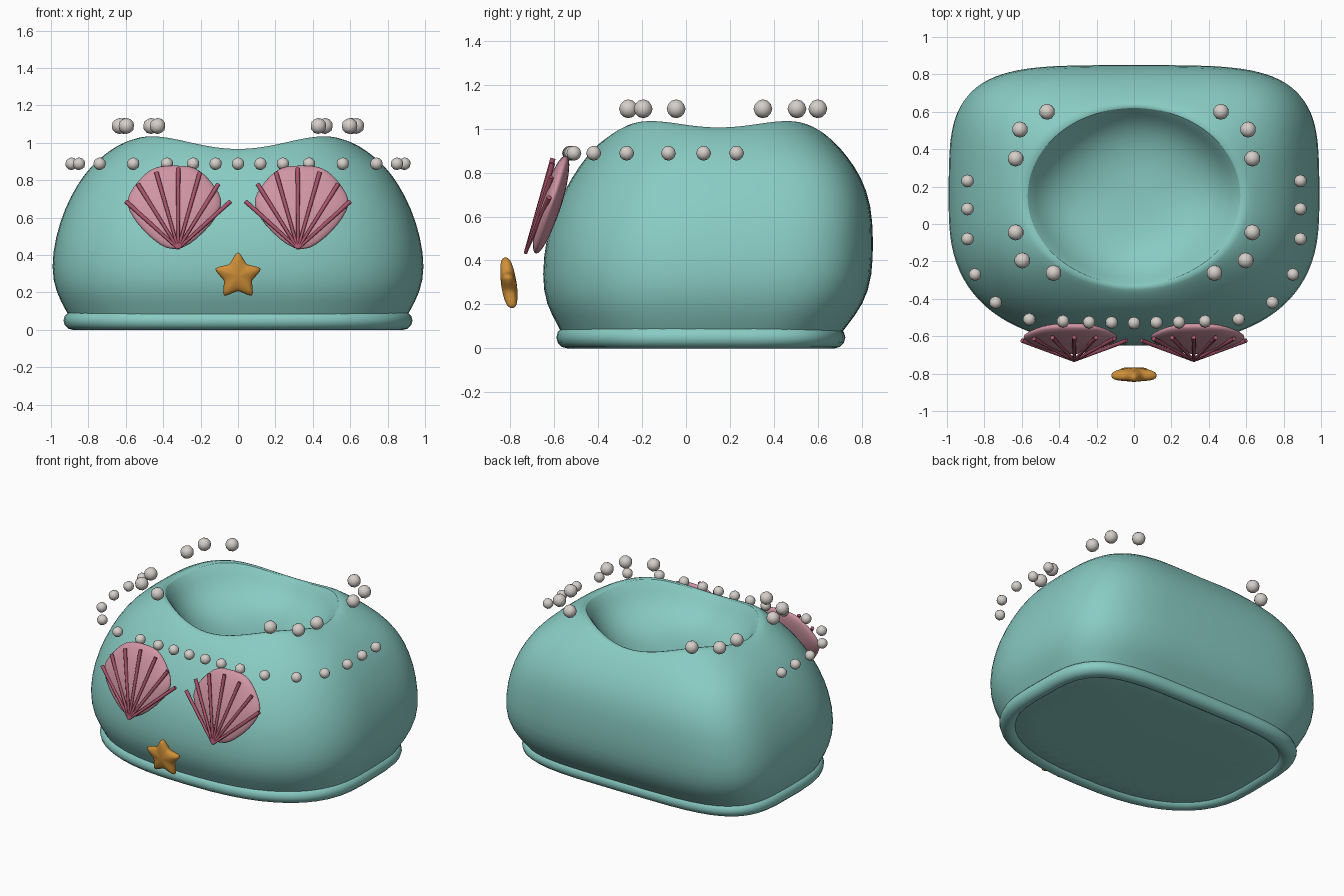
import bpy, bmesh, math
from mathutils import Vector

if "Cube" in bpy.data.objects:
    bpy.data.objects.remove(bpy.data.objects["Cube"])


def material(name, rgb):
    m = bpy.data.materials.new(name)
    m.diffuse_color = (*rgb, 1)
    m.use_nodes = True
    m.node_tree.nodes["Principled BSDF"].inputs["Base Color"].default_value = m.diffuse_color
    return m


TEAL = material("teal", (0.25, 0.60, 0.55))
PINK = material("pink", (0.63, 0.30, 0.37))
ROSE = material("dark_rose", (0.40, 0.09, 0.15))
GOLD = material("gold", (0.63, 0.28, 0.04))
PEARL = material("pearl", (0.66, 0.62, 0.58))


def finish(bm, name, mat, angle=180, subsurf=0):
    bmesh.ops.recalc_face_normals(bm, faces=bm.faces)
    me = bpy.data.meshes.new(name)
    bm.to_mesh(me)
    bm.free()
    ob = bpy.data.objects.new(name, me)
    bpy.context.collection.objects.link(ob)
    me.materials.append(mat)
    for p in me.polygons:
        p.use_smooth = True
    if angle < 180:
        me.set_sharp_from_angle(angle=math.radians(angle))
    if subsurf:
        mod = ob.modifiers.new("smooth", "SUBSURF")
        mod.levels = mod.render_levels = subsurf
    return ob


def loft(rings, name, mat, closed=False, **kw):
    """Skin a list of equal-length rings; cap the ends unless closed."""
    bm = bmesh.new()
    vs = [[bm.verts.new(p) for p in r] for r in rings]
    n = len(vs[0])
    pairs = list(zip(vs, vs[1:])) + ([(vs[-1], vs[0])] if closed else [])
    for a, b in pairs:
        for i in range(n):
            j = (i + 1) % n
            bm.faces.new((a[i], a[j], b[j], b[i]))
    if not closed:
        bm.faces.new(vs[0])
        bm.faces.new(vs[-1])
    return finish(bm, name, mat, **kw)


def spow(v, e):
    return math.copysign(abs(v) ** e, v)


def outline(t, a, yf, yb, k=0.0):
    """Rounded-box section, squarer at the back; k blends it to an ellipse."""
    c, s = math.cos(t), math.sin(t)
    n = (4.2 if s > 0 else 2.55) * (1 - k) + 2 * k
    mid, half = (yf + yb) / 2, (yb - yf) / 2
    return a * spow(c, 2 / n), mid + half * spow(s, 2 / n)


N = 48
ANGLES = [2 * math.pi * i / N for i in range(N)]


def rim_z(t):
    return 0.97 + 0.04 * math.cos(t) ** 2 + 0.05 * math.sin(2 * t) ** 2


# body: stacked sections up to a wavy rim, then down into the bowl
ROWS = [  # height, half width, front, back
    (0.015, 0.86, -0.54, 0.66), (0.03, 0.88, -0.55, 0.68), (0.10, 0.92, -0.58, 0.73),
    (0.20, 0.975, -0.64, 0.81), (0.33, 1.002, -0.657, 0.85), (0.50, 0.977, -0.64, 0.853),
    (0.65, 0.928, -0.59, 0.845), (0.78, 0.86, -0.52, 0.80), (0.88, 0.785, -0.45, 0.73)]
rings = [[(*outline(t, a, f, b), z) for t in ANGLES] for z, a, f, b in ROWS]
for k, a, f, b in [(0.6, 0.69, -0.395, 0.68), (0.95, 0.61, -0.35, 0.645)]:
    rings.append([(*outline(t, a, f, b, k), 0.88 * (1 - k) + rim_z(t) * k) for t in ANGLES])
for s, d in [(1, 0.0), (0.93, 0.25), (0.82, 0.55), (0.65, 0.8), (0.42, 0.95), (0.15, 1.0)]:
    rings.append([(0.57 * s * math.cos(t), 0.148 + 0.475 * s * math.sin(t),
                   rim_z(t) * (1 - d) + 0.77 * d) for t in ANGLES])
loft(rings, "body", TEAL, angle=60, subsurf=1)

# base trim: tube around the foot
R = 0.05
tube = []
for i in range(12):
    u = 2 * math.pi * i / 12
    d = R * math.cos(u)
    tube.append([(*outline(t, 0.883 + d, -0.54 - d, 0.675 + d), R + R * math.sin(u))
                 for t in ANGLES])
loft(tube, "base_trim", TEAL, closed=True)


def pillow(pts, centre, thick, plane, name, mat, power=0.5, subsurf=1):
    """Puffed plate in xz: rings shrink from the edge to the middle on both sides."""
    out = []
    for s, side in [(0.1, -1), (0.5, -1), (0.8, -1), (0.95, -1), (1, 0),
                    (0.95, 1), (0.8, 1), (0.5, 1), (0.1, 1)]:
        ring = []
        for x, z in pts:
            px, pz = centre[0] + (x - centre[0]) * s, centre[1] + (z - centre[1]) * s
            ring.append((px, plane(pz) + side * thick * (1 - s * s) ** power, pz))
        out.append(ring)
    return loft(out, name, mat, subsurf=subsurf)


def rod(p, q, r0, r1, name, mat):
    p, q = Vector(p), Vector(q)
    d = (q - p).normalized()
    u = d.cross(Vector((0, 1, 0))).normalized()
    v = d.cross(u)
    loft([[c + r * (u * math.cos(a) + v * math.sin(a))
           for a in [math.pi * i / 4 for i in range(8)]] for c, r in ((p, r0), (q, r1))],
         name, mat, angle=50)


# scallop shells with fanned ribs
HALF = [(0.04, 0.425), (0.12, 0.48), (0.20, 0.56), (0.25, 0.64), (0.262, 0.70),
        (0.22, 0.77), (0.165, 0.835), (0.11, 0.872), (0.05, 0.882)]
for side, label in ((-1, "left"), (1, "right")):
    cx = side * 0.34
    pts = [(cx + x, z) for x, z in HALF] + [(cx - x, z) for x, z in reversed(HALF)]
    pillow(pts, (cx, 0.67), 0.05, lambda z: -0.685 + (z - 0.42) * 0.3,
           label + "_shell", PINK)
    for i in range(-3, 4):
        a = math.radians(16 * i)
        ln = 0.43 - 0.006 * i * i
        tip = (side * 0.32, -0.73, 0.435)
        end = (tip[0] + ln * math.sin(a), -0.605 - 0.002 * i * i, tip[2] + ln * math.cos(a))
        rod(tip, end, 0.008, 0.012, f"{label}_shell_rib", ROSE)

# five-pointed star on the front
star = []
for i in range(10):
    for da in (-0.07, 0.07):
        a = math.pi / 2 + math.pi * i / 5 + da
        r = 0.08 if i % 2 else 0.132
        star.append((r * math.cos(a), 0.287 + r * math.sin(a)))
pillow(star, (0, 0.287), 0.036, lambda z: -0.805 - (z - 0.287) * 0.13, "star", GOLD, 0.35)


def pearl(name, x, y, z, r):
    for sx in ((1, -1) if x else (1,)):
        bm = bmesh.new()
        bmesh.ops.create_icosphere(bm, subdivisions=2, radius=r)
        bmesh.ops.translate(bm, verts=bm.verts, vec=(sx * x, y, z))
        finish(bm, name, PEARL)


# pearl strand across the front and sides
for x, y in [(0, -0.53), (0.12, -0.527), (0.24, -0.525), (0.38, -0.52), (0.56, -0.51),
             (0.74, -0.42), (0.85, -0.27), (0.89, -0.08), (0.89, 0.08), (0.89, 0.23)]:
    pearl("strand_pearl", x, y, 0.888, 0.034)

# larger pearls above the rim
for x, y in [(0.465, 0.6), (0.61, 0.505), (0.633, 0.35),
             (0.633, -0.045), (0.597, -0.195), (0.43, -0.262)]:
    pearl("rim_pearl", x, y, 1.09, 0.043)
